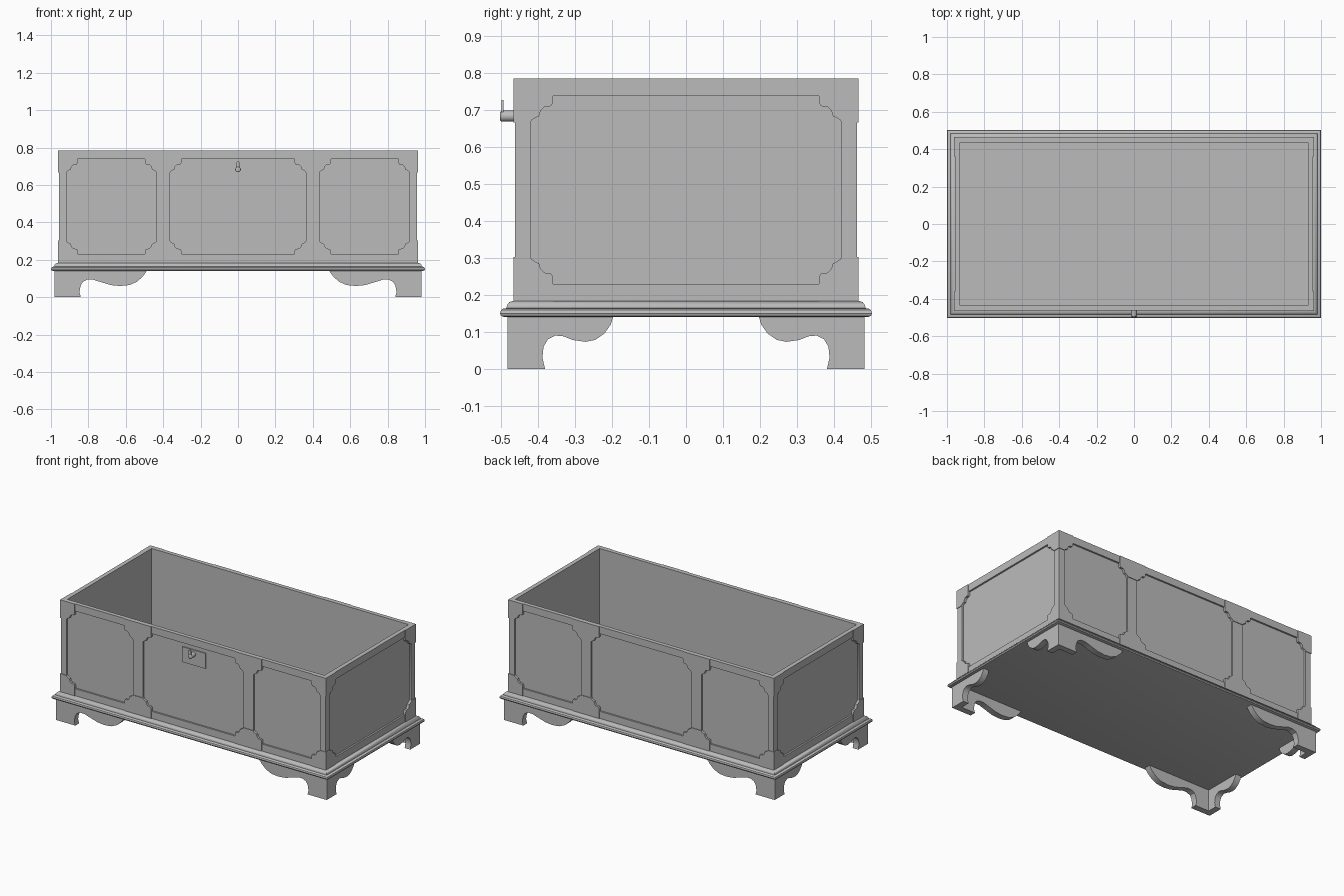
import bpy, bmesh, math
from mathutils import Matrix

cube = bpy.data.objects.get("Cube")
if cube:
    bpy.data.objects.remove(cube)

grey = bpy.data.materials.new("plain_grey")
grey.use_nodes = True
GREY = (0.5, 0.5, 0.5, 1)
grey.diffuse_color = GREY
grey.node_tree.nodes["Principled BSDF"].inputs["Base Color"].default_value = GREY

# Key heights and depths of the chest
RIM, BASE = 0.785, 0.18
TOP, BOTTOM = 0.738, 0.23
CORE_X, CORE_Y = 0.947, 0.451
FRAME, BLOCK = 0.011, 0.004


def finish(obj):
    obj.data.materials.clear()
    obj.data.materials.append(grey)
    bpy.ops.object.select_all(action="DESELECT")
    obj.select_set(True)
    bpy.context.view_layer.objects.active = obj
    bpy.ops.object.shade_smooth_by_angle(angle=math.radians(35))
    return obj


def mesh_object(name, bm):
    bmesh.ops.recalc_face_normals(bm, faces=bm.faces)
    mesh = bpy.data.meshes.new(name)
    bm.to_mesh(mesh)
    bm.free()
    obj = bpy.data.objects.new(name, mesh)
    bpy.context.collection.objects.link(obj)
    return finish(obj)


def stacked_rings(name, rings):
    """Rectangular rings (half x, half y, z) joined in order and capped."""
    bm = bmesh.new()
    loops = [[bm.verts.new((sx * x, sy * y, z))
              for sx, sy in ((-1, -1), (1, -1), (1, 1), (-1, 1))] for x, y, z in rings]
    for a, b in zip(loops, loops[1:]):
        for i in range(4):
            j = (i + 1) % 4
            bm.faces.new((a[i], a[j], b[j], b[i]))
    bm.faces.new(loops[0])
    bm.faces.new(loops[-1])
    return mesh_object(name, bm)


def flat_plate(name, loops, inner, thickness, turn):
    """Upright plate from outlines (inner outlines become holes)."""
    curve = bpy.data.curves.new(name, "CURVE")
    curve.dimensions = "2D"
    curve.fill_mode = "BOTH"
    curve.extrude = thickness / 2
    for loop in loops:
        spline = curve.splines.new("POLY")
        spline.points.add(len(loop) - 1)
        for point, (u, v) in zip(spline.points, loop):
            point.co = (u, v, 0, 1)
        spline.use_cyclic_u = True
    obj = bpy.data.objects.new(name, curve)
    bpy.context.collection.objects.link(obj)
    obj.matrix_world = (Matrix.Rotation(turn, 4, "Z")
                        @ Matrix.Translation((0, -inner - thickness / 2, 0))
                        @ Matrix.Rotation(math.pi / 2, 4, "X"))
    bpy.ops.object.select_all(action="DESELECT")
    obj.select_set(True)
    bpy.context.view_layer.objects.active = obj
    bpy.ops.object.convert(target="MESH")
    return finish(bpy.context.view_layer.objects.active)


# Stepped ogee at every panel corner
OGEE = [(.06, 0), (.06, .02), (.055, .028), (.037, .03), (.027, .04),
        (.023, .055), (.012, .06), (.003, .066), (0, .072)]


def notch(x, z, sx, sz):
    return [(x + sx * a, z + sz * b) for a, b in OGEE]


def panel_hole(x0, x1):
    return (notch(x0, TOP, 1, -1) + notch(x0, BOTTOM, 1, 1)[::-1]
            + notch(x1, BOTTOM, -1, 1) + notch(x1, TOP, -1, -1)[::-1])


def corner_blocks(panels, half):
    """Slightly raised blocks between and beside the panels."""
    loops = []
    for z, edge, s in ((TOP, RIM, -1), (BOTTOM, BASE, 1)):
        for left, right in zip([None] + panels, panels + [None]):
            if left:
                a = [(left[1] - .06, edge)] + notch(left[1], z, -1, s)
            else:
                a = [(-half, edge), (-half, z + s * .072)]
            if right:
                b = notch(right[0], z, 1, s)[::-1] + [(right[0] + .06, edge)]
            else:
                b = [(half, z + s * .072), (half, edge)]
            loops.append(a + b)
    return loops


# Open box with floor, and the stepped base moulding
stacked_rings("chest_box", [(CORE_X, CORE_Y, .16), (CORE_X, CORE_Y, RIM),
                            (.93, .435, RIM), (.93, .435, .19)])
BASE_PROFILE = [(.012, .14), (.003, .143), (0, .15), (.003, .159), (.01, .163),
                (.018, .164), (.019, .172), (.025, .18), (.036, .184)]
stacked_rings("base_moulding", [(1 - d, .503 - d, z) for d, z in BASE_PROFILE])

# Bracket foot outlines, as distance from the corner and height
LONG_FOOT = [(0, .145), (0, 0), (.14, 0), (.132, .025), (.138, .06), (.15, .082),
             (.175, .094), (.205, .094), (.25, .08), (.3, .065), (.35, .06),
             (.4, .065), (.44, .083), (.47, .11), (.485, .13), (.495, .145)]
SHORT_FOOT = [(0, .145), (0, 0), (.1, 0), (.093, .03), (.096, .06), (.108, .08),
              (.128, .09), (.15, .088), (.175, .078), (.21, .073), (.235, .078),
              (.26, .095), (.278, .12), (.285, .145)]

LONG_PANELS = [(-.917, -.437), (-.363, .363), (.437, .917)]
SHORT_PANELS = [(-.42, .42)]
X_OUT, Y_OUT = CORE_X + FRAME, CORE_Y + FRAME

# Four sides: frame, raised blocks and feet
SIDES = [("front", 0, True), ("left", 1, False), ("back", 2, True), ("right", 3, False)]
for side, quarter, is_long in SIDES:
    turn = quarter * math.pi / 2
    if is_long:
        panels, half, depth = LONG_PANELS, X_OUT, CORE_Y
        block_half, foot, corner, foot_out = X_OUT + BLOCK, LONG_FOOT, .98, .482
    else:
        panels, half, depth = SHORT_PANELS, CORE_Y, CORE_X
        block_half, foot, corner, foot_out = Y_OUT, SHORT_FOOT, .481, .98
    outline = [(-half, BASE), (half, BASE), (half, RIM), (-half, RIM)]
    flat_plate(side + "_frame", [outline] + [panel_hole(*p) for p in panels],
               depth, FRAME, turn)
    flat_plate(side + "_corner_blocks", corner_blocks(panels, block_half),
               depth + FRAME, BLOCK, turn)
    feet = [[(s * (corner - d), z) for d, z in foot] for s in (-1, 1)]
    flat_plate(side + "_bracket_feet", feet, foot_out - .04, .04, turn)

# Lock plate on the middle front panel
flat_plate("lock_plate", [[(-.085, .61), (.085, .61), (.085, .71), (-.085, .71)]],
           CORE_Y, .007, 0)

# Key with a rounded stem and a thin upright grip
bm = bmesh.new()
bmesh.ops.create_cone(bm, cap_ends=True, segments=20, radius1=.015, radius2=.015, depth=.05,
                      matrix=Matrix.Translation((0, -.478, .683)) @ Matrix.Rotation(math.pi / 2, 4, "X"))
rim = [e for e in bm.edges if all(v.co.y < -.5 for v in e.verts)]
bmesh.ops.bevel(bm, geom=rim, offset=.007, segments=3, affect="EDGES", profile=.5)
mesh_object("key_stem", bm)
flat_plate("key_grip", [[(-.01, .68), (.01, .68), (.01, .718), (.005, .726),
                         (-.005, .726), (-.01, .718)]], .493, .006, 0)
